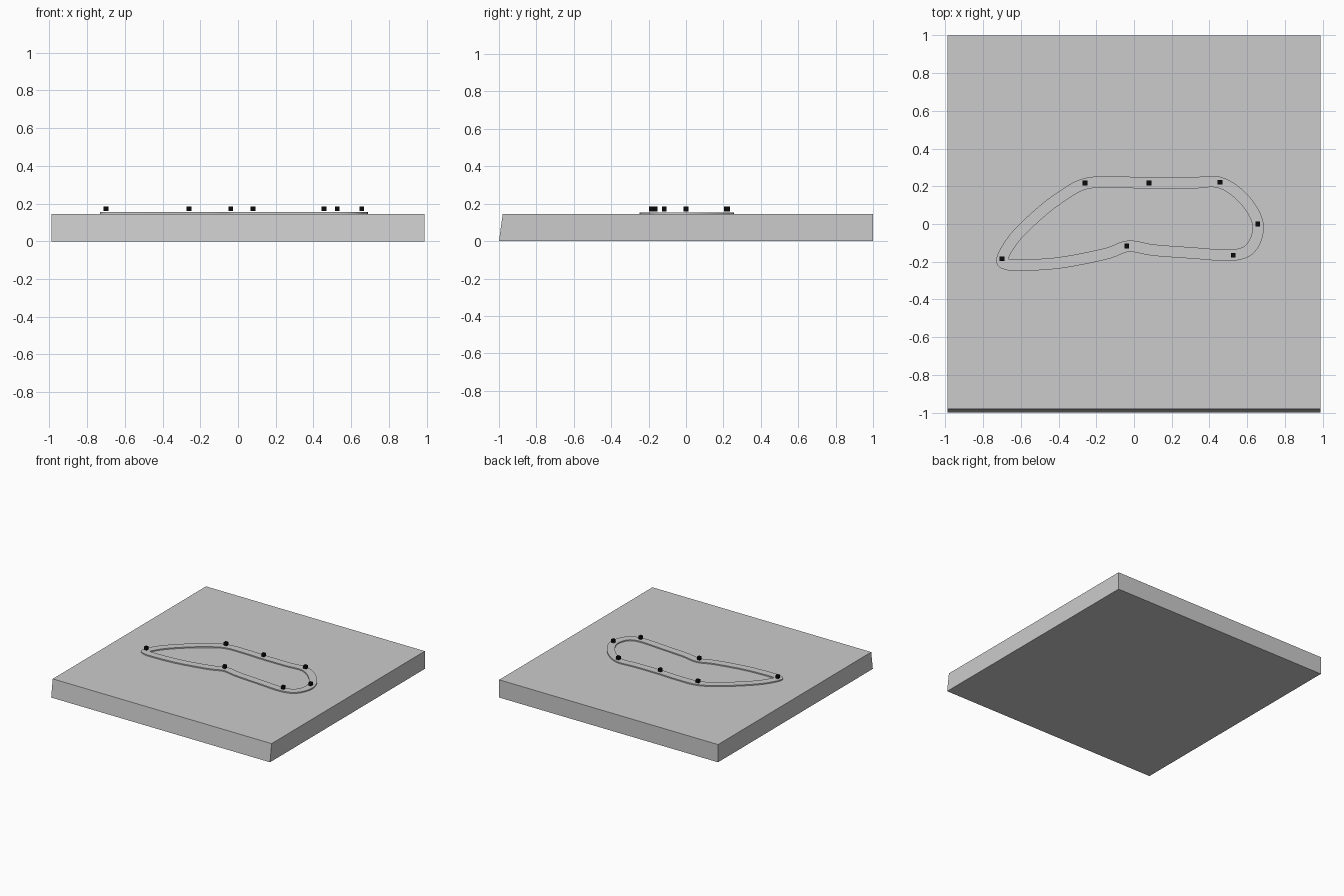
import bpy, bmesh
from mathutils import Vector

if "Cube" in bpy.data.objects:
    bpy.data.objects.remove(bpy.data.objects["Cube"], do_unlink=True)


def material(name, value):
    m = bpy.data.materials.new(name)
    m.use_nodes = True
    color = (value, value, value, 1)
    m.diffuse_color = color
    m.node_tree.nodes["Principled BSDF"].inputs["Base Color"].default_value = color
    return m


def finish(bm, name, mat):
    bmesh.ops.recalc_face_normals(bm, faces=bm.faces)
    mesh = bpy.data.meshes.new(name)
    bm.to_mesh(mesh)
    bm.free()
    mesh.materials.append(mat)
    obj = bpy.data.objects.new(name, mesh)
    bpy.context.collection.objects.link(obj)
    return obj


def box(name, center, size, mat, front_slant=0):
    bm = bmesh.new()
    bmesh.ops.create_cube(bm, size=1)
    for v in bm.verts:
        if v.co.y < 0 and v.co.z > 0:
            v.co.y += front_slant / size[1]
        v.co = Vector(c + a * s for c, a, s in zip(center, v.co, size))
    return finish(bm, name, mat)


grey = material("light grey", 0.6)
black = material("black", 0.003)
GROUND, TRACK_TOP, HALF_WIDTH, STEPS = 0.145, 0.154, 0.03, 8

# Ground slab with a slightly sloped front face
box("ground_slab", (0, 0, GROUND / 2), (1.98, 2, GROUND), grey, front_slant=0.02)

# Closed centre line of the track
path = [Vector(p) for p in (
    (-0.70, -0.185), (-0.635, -0.075), (-0.52, 0.04), (-0.40, 0.135),
    (-0.26, 0.213), (-0.08, 0.222), (0.08, 0.216), (0.29, 0.216),
    (0.455, 0.22), (0.585, 0.13), (0.657, 0), (0.625, -0.12),
    (0.525, -0.165), (0.30, -0.153), (0.10, -0.138), (-0.03, -0.118),
    (-0.15, -0.158), (-0.39, -0.205), (-0.60, -0.219), (-0.675, -0.213))]


def smooth_loop(points):
    result = []
    n = len(points)
    for i in range(n):
        a, b, c, d = (points[(i + k) % n] for k in (-1, 0, 1, 2))
        for s in range(STEPS):
            t = s / STEPS
            result.append(0.5 * (2 * b + (c - a) * t + (2 * a - 5 * b + 4 * c - d) * t**2
                                 + (3 * b - a - 3 * c + d) * t**3))
    return result


# Raised track band swept along the loop
bm = bmesh.new()
line = smooth_loop(path)
rings = []
for i, p in enumerate(line):
    along = (line[(i + 1) % len(line)] - line[i - 1]).normalized()
    side = Vector((-along.y, along.x)) * HALF_WIDTH
    rings.append([bm.verts.new((*(p + side * s), z)) for s, z in (
        (1, GROUND), (1, TRACK_TOP), (-1, TRACK_TOP), (-1, GROUND))])
for i, ring in enumerate(rings):
    before = rings[i - 1]
    for k in range(4):
        j = (k + 1) % 4
        bm.faces.new((before[k], before[j], ring[j], ring[k]))
finish(bm, "track", grey)

# Small marker blocks over the bends
markers = [(-0.70, -0.185), (-0.26, 0.217), (0.08, 0.217), (0.456, 0.222),
           (0.657, 0), (0.526, -0.165), (-0.038, -0.117)]
for i, (x, y) in enumerate(markers):
    box(f"marker_{i + 1}", (x, y, 0.172), (0.025, 0.025, 0.025), black)
